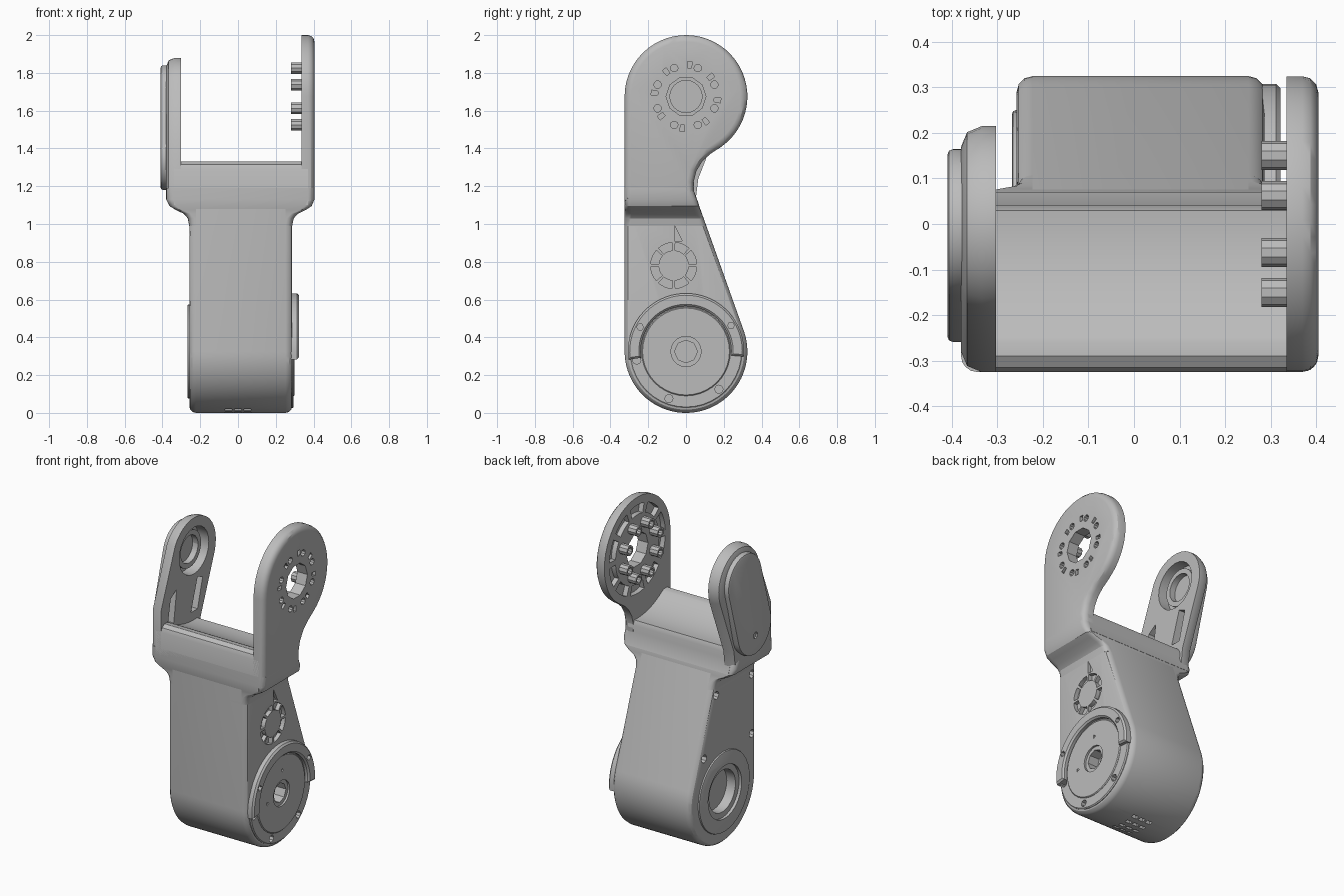
import bpy, bmesh, math
from mathutils import Vector

if "Cube" in bpy.data.objects:
    bpy.data.objects.remove(bpy.data.objects["Cube"], do_unlink=True)

GREY = (0.5, 0.5, 0.5, 1)
mat = bpy.data.materials.new("plain grey")
mat.use_nodes = True
mat.diffuse_color = GREY
mat.node_tree.nodes["Principled BSDF"].inputs["Base Color"].default_value = GREY

HUB = (0, 0.325)       # lower joint centre (y, z)
TOP = (0, 1.675)       # upper joint centre (y, z)
R = 0.325


def arc(c, r, a0, a1, n):
    """Points on an arc, angles in degrees."""
    out = []
    for i in range(n + 1):
        a = math.radians(a0 + (a1 - a0) * i / n)
        out.append((c[0] + r * math.cos(a), c[1] + r * math.sin(a)))
    return out


def circle(c, r, n=32):
    return arc(c, r, 0, 360, n)[:-1]


def sector(c, r0, r1, a0, a1, n=6):
    return arc(c, r1, a0, a1, n) + arc(c, r0, a1, a0, n)


def polar(c, r, a):
    return arc(c, r, a, a, 1)[0]


def finish(bm, name):
    bmesh.ops.recalc_face_normals(bm, faces=bm.faces)
    me = bpy.data.meshes.new(name)
    bm.to_mesh(me)
    bm.free()
    ob = bpy.data.objects.new(name, me)
    bpy.context.collection.objects.link(ob)
    me.materials.append(mat)
    return ob


def prisms(name, shapes, bevel_x=(), width=0.035, segs=3):
    """Extrude (y, z) outlines along x; round the caps listed in bevel_x."""
    bm = bmesh.new()
    for pts, x0, x1 in shapes:
        a = [bm.verts.new((x0, y, z)) for y, z in pts]
        b = [bm.verts.new((x1, y, z)) for y, z in pts]
        bm.faces.new(a)
        bm.faces.new(b)
        for i in range(len(pts)):
            j = (i + 1) % len(pts)
            bm.faces.new((a[i], a[j], b[j], b[i]))
    bmesh.ops.recalc_face_normals(bm, faces=bm.faces)
    edges = [e for e in bm.edges
             if any(all(abs(v.co.x - x) < 1e-4 for v in e.verts) for x in bevel_x)]
    if edges:
        bmesh.ops.bevel(bm, geom=edges, offset=width, segments=segs, profile=0.5,
                        affect='EDGES', clamp_overlap=False)
    return finish(bm, name)


def cut(objects, shapes):
    """Subtract extruded outlines, one boolean per object."""
    cutter = prisms("cutter", shapes)
    cutter.hide_render = True
    for ob in objects:
        m = ob.modifiers.new("cut", 'BOOLEAN')
        m.operation = 'DIFFERENCE'
        m.solver = 'EXACT'
        m.object = cutter
        bpy.context.view_layer.objects.active = ob
        bpy.ops.object.modifier_apply(modifier=m.name)
    bpy.data.objects.remove(cutter, do_unlink=True)


def back_y(z):
    """Sloping back face of the link."""
    return 0.306 - 0.3566 * (z - 0.434)


# Main housing: round foot, straight front, sloping back
body = prisms("housing", [(
    arc(HUB, R, 180, 379.6, 44) + [(back_y(1.08), 1.08), (-R, 1.08)],
    -0.258, 0.287)], (-0.258, 0.287))

# Flared shoulders lofted out to the width of the fork
bm = bmesh.new()
rings = []
for z, x0, x1 in [(0.99, -0.258, 0.287), (1.03, -0.266, 0.295), (1.055, -0.288, 0.318),
                  (1.075, -0.33, 0.36), (1.095, -0.362, 0.39), (1.13, -0.38, 0.405),
                  (1.19, -0.38, 0.405)]:
    r, y0, y1 = 0.035, -R, back_y(z)
    pts = (arc((x1 - r, y1 - r), r, 0, 90, 4) + arc((x0 + r, y1 - r), r, 90, 180, 4)
           + arc((x0 + r, y0 + r), r, 180, 270, 4) + arc((x1 - r, y0 + r), r, 270, 360, 4))
    rings.append([bm.verts.new((x, y, z)) for x, y in pts])
for a, b in zip(rings, rings[1:]):
    for i in range(len(a)):
        j = (i + 1) % len(a)
        bm.faces.new((a[i], a[j], b[j], b[i]))
bm.faces.new(rings[0])
bm.faces.new(rings[-1])
shoulders = finish(bm, "shoulders")

# Cross bar with a hollow top that clears the joint
bar = prisms("cross_bar", [(
    [(-R, 1.1), (-R, 1.29), (-0.315, 1.315), (-0.29, 1.33), (-0.26, 1.328)]
    + arc(TOP, 0.43, 235, 274, 10) + [(0.042, 1.22), (0.04, 1.18), (0.07, 1.1)],
    -0.34, 0.37)])

# Large fork arm
big_arm = prisms("large_arm", [(
    [(-R, 1.12)] + arc(TOP, R, 180, -55, 36)
    + [(0.125, 1.368), (0.085, 1.33), (0.055, 1.28), (0.04, 1.22), (0.045, 1.12)],
    0.335, 0.405)], (0.405,))
angles = [22.5 + 45 * k for k in range(8)]
pegs = prisms("screw_posts", [(circle(polar(TOP, 0.163, a), 0.032, 10), 0.28, 0.37)
                              for a in angles])
cut([big_arm, pegs], [(circle(polar(TOP, 0.163, a), 0.02, 10), 0.25, 0.45) for a in angles])
cut([big_arm], [(circle(TOP, 0.105, 10), 0.3, 0.45)])
# small square notches outside, ribbed pockets inside
cut([big_arm], [(sector(TOP, 0.15, 0.185, a + 12, a + 20, 2), 0.385, 0.45) for a in angles])
cut([big_arm], [(sector(TOP, 0.215, 0.275, 36 * k + 4, 36 * k + 32), 0.3, 0.365)
                for k in range(10)])

# Small fork arm with a capsule-shaped cover
small_arm = prisms("small_arm", [(
    [(-R, 1.12), (-R, 1.42)] + arc((0, 1.665), 0.215, 150, -20, 16)
    + [(0.065, 1.24), (0.05, 1.12)], -0.38, -0.303)], (-0.38,), 0.045, 2)
low = Vector((-0.095, 1.345))
cover = prisms("arm_cover", [(
    arc(TOP, 0.165, 163.5, -16.5, 16) + arc(low, 0.165, -16.5, -196.5, 16),
    -0.41, -0.372)], (-0.41,), 0.012, 2)
cut([small_arm], [
    (circle(TOP, 0.145, 24), -0.45, -0.25),
    ([(-0.26, 1.3), (-0.2, 1.3), (-0.17, 1.5), (-0.23, 1.46)], -0.35, -0.25),
    ([(-0.03, 1.3), (0.035, 1.3), (0.085, 1.48), (0.035, 1.5)], -0.35, -0.25)])
cut([cover], [(circle((-0.1, 1.3), 0.02, 8), -0.45, -0.4)])
bearing = prisms("bearing_ring", [(sector(TOP, 0.085, 0.115, 0, 180, 12), -0.38, -0.335),
                                  (sector(TOP, 0.085, 0.115, 180, 360, 12), -0.38, -0.335)])

# Drive side of the housing: flange, disc and raised guard
flange = prisms("flange", [(circle(HUB, 0.3, 40), 0.2, 0.294)], (0.294,), 0.006, 1)
disc = prisms("drive_disc", [(circle(HUB, 0.235, 40), 0.2, 0.3)], (0.3,), 0.005, 1)
guard = prisms("guard", [(sector(HUB, 0.24, 0.308, -5, 188, 30), 0.25, 0.322)],
               (0.322,), 0.01, 1)
cut([body, flange, disc], [(circle(HUB, 0.08, 20), 0.288, 0.4)])
cut([body, flange, disc], [(circle(HUB, 0.06, 8), 0.22, 0.4)])
cut([body, flange], [(circle(polar(HUB, 0.265, a), 0.022, 8), 0.25, 0.4)
                     for a in (190, 250, 311)])
cut([guard], [(circle(polar(HUB, 0.275, a), 0.018, 6), 0.3, 0.4) for a in (30, 152)])
cut([disc], [(circle(p, 0.012, 3), 0.293, 0.4) for p in ((-0.135, 0.31), (0.01, 0.465))])

# Broken ring groove and cable slit above the disc
VENT = (-0.065, 0.78)
cut([body], [(sector(VENT, 0.08, 0.122, 45 * k + 4, 45 * k + 41, 4), 0.262, 0.4)
             for k in range(8)]
    + [([(-0.06, 0.91), (-0.02, 0.91), (-0.06, 0.99)], 0.27, 0.4)])

# Bearing side of the housing: stepped recess and screw holes
idle = prisms("idle_flange", [(circle(HUB, 0.25, 36), -0.268, -0.2)], (-0.268,), 0.008, 2)
cut([body, idle], [(circle(HUB, 0.165, 28), -0.4, -0.25)])
cut([body, idle], [(circle(HUB, 0.13, 28), -0.4, -0.19)])
cut([body], [(circle(p, 0.025, 8), -0.4, -0.22)
             for p in ((-0.28, 0.95), (-0.28, 0.58), (0.07, 0.95), (0.19, 0.6))])

# Rows of vent slots under the foot
cut([body], [(sector(HUB, 0.295, 0.35, a - 2, a + 2, 1), x - 0.018, x + 0.018)
             for a in (252, 262, 272, 282) for x in (-0.05, 0, 0.05)])

# Smooth shading with sharp edges kept
bpy.ops.object.select_all(action='DESELECT')
for ob in (body, shoulders, bar, big_arm, pegs, small_arm, cover, bearing,
           flange, disc, guard, idle):
    ob.select_set(True)
    bpy.context.view_layer.objects.active = ob
bpy.ops.object.shade_smooth_by_angle(angle=math.radians(30))
